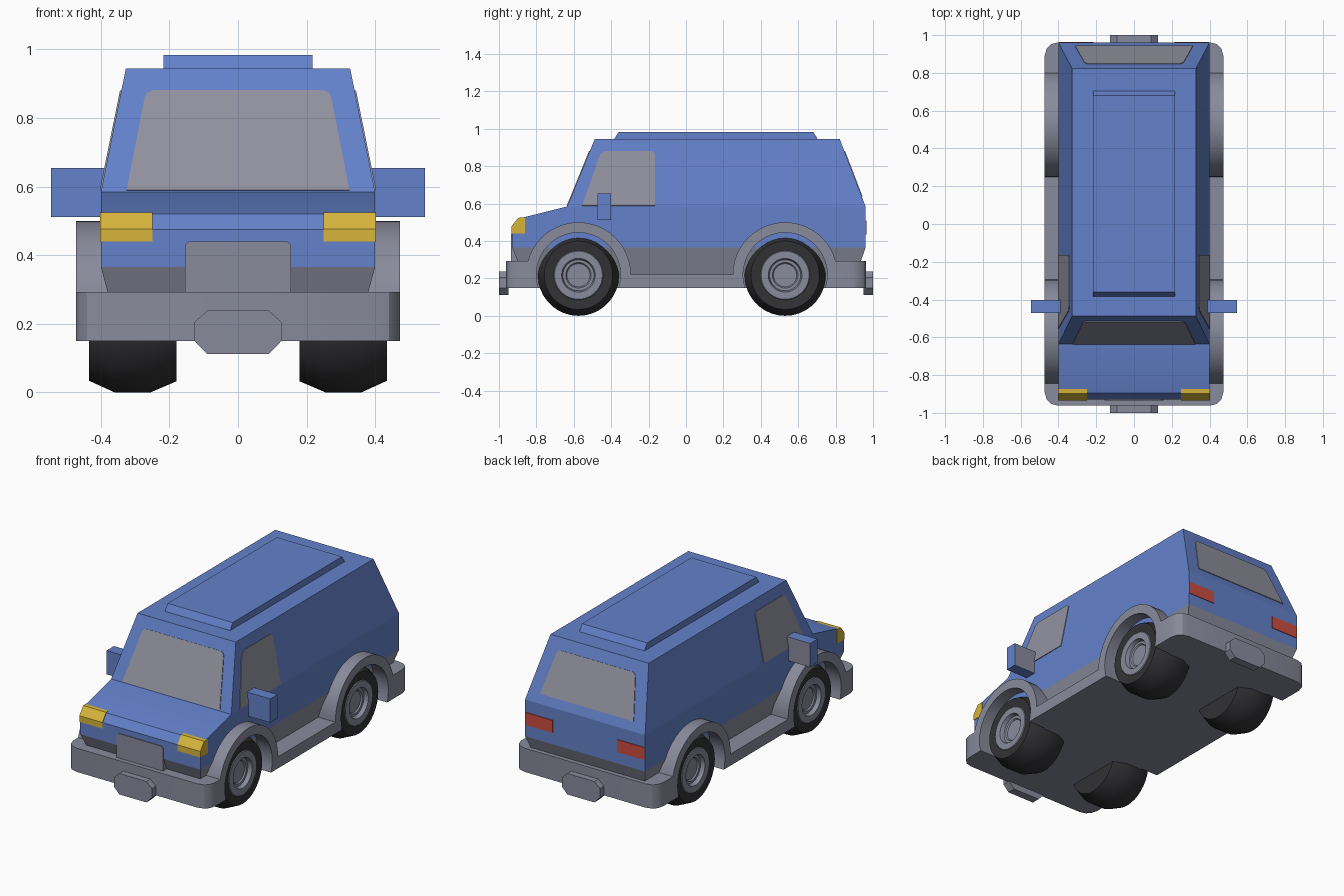
import bpy, bmesh, math
from mathutils import Vector

if "Cube" in bpy.data.objects:
    bpy.data.objects.remove(bpy.data.objects["Cube"])


def material(name, rgb):
    m = bpy.data.materials.new(name)
    m.diffuse_color = (*rgb, 1)
    m.use_nodes = True
    m.node_tree.nodes["Principled BSDF"].inputs["Base Color"].default_value = m.diffuse_color
    return m


BLUE = material("blue_paint", (0.125, 0.22, 0.59))
TRIM = material("grey_trim", (0.25, 0.258, 0.33))
GLASS = material("window_grey", (0.283, 0.287, 0.35))
RUBBER = material("black_rubber", (0.032, 0.032, 0.036))
YELLOW = material("yellow_lamp", (0.68, 0.46, 0.045))
RED = material("red_lamp", (0.60, 0.075, 0.052))


def finish(name, bm, mats, smooth=False):
    bmesh.ops.recalc_face_normals(bm, faces=bm.faces)
    me = bpy.data.meshes.new(name)
    bm.to_mesh(me)
    bm.free()
    for m in mats:
        me.materials.append(m)
    ob = bpy.data.objects.new(name, me)
    bpy.context.collection.objects.link(ob)
    if smooth:
        bpy.ops.object.select_all(action='DESELECT')
        ob.select_set(True)
        bpy.context.view_layer.objects.active = ob
        bpy.ops.object.shade_smooth_by_angle(angle=math.radians(30))
    return ob


def loft(name, a, b, mat, smooth=False):
    """Solid between two matching outlines."""
    bm = bmesh.new()
    va = [bm.verts.new(p) for p in a]
    vb = [bm.verts.new(p) for p in b]
    bm.faces.new(va)
    bm.faces.new(vb)
    n = len(a)
    for i in range(n):
        j = (i + 1) % n
        bm.faces.new((va[i], va[j], vb[j], vb[i]))
    return finish(name, bm, [mat], smooth)


def side_prism(name, yz, x0, x1, mat, smooth=False):
    return loft(name, [(x0, y, z) for y, z in yz], [(x1, y, z) for y, z in yz], mat, smooth)


def plan_prism(name, xy, z0, z1, mat, smooth=False):
    return loft(name, [(x, y, z0) for x, y in xy], [(x, y, z1) for x, y in xy], mat, smooth)


def front_prism(name, xz, y0, y1, mat):
    return loft(name, [(x, y0, z) for x, z in xz], [(x, y1, z) for x, z in xz], mat)


def rect(x, y0, y1, z):
    return [(-x, y0, z), (x, y0, z), (x, y1, z), (-x, y1, z)]


def plate(name, pts, normal, mat):
    """Thin pane lying on a body surface."""
    n = Vector(normal).normalized() * 0.004
    return loft(name, [Vector(p) - n for p in pts], [Vector(p) + n for p in pts], mat)


def sym(half):
    return half + [(-x, z) for x, z in reversed(half)]


# Body shell: lower body with hood, tapered cabin, tucked-in underbody
side_prism("lower_body", [(-0.93, 0.365), (-0.93, 0.475), (-0.895, 0.52), (-0.635, 0.585),
                          (0.96, 0.585), (0.96, 0.365)], -0.4, 0.4, BLUE, True)
loft("cabin", rect(0.4, -0.635, 0.96, 0.585), rect(0.327, -0.488, 0.822, 0.945), BLUE)
loft("underbody", rect(0.36, -0.87, 0.91, 0.22), rect(0.4, -0.93, 0.96, 0.365), TRIM)
side_prism("roof_panel", [(-0.385, 0.944), (-0.36, 0.984), (0.68, 0.984), (0.705, 0.944)],
           -0.217, 0.217, BLUE)

# Windows
def on_front(x, z):
    return (x, -0.635 + (z - 0.585) * 0.147 / 0.36, z)


def on_rear(x, z):
    return (x, 0.96 - (z - 0.585) * 0.138 / 0.36, z)


shield = [(0.325, 0.588), (0.272, 0.86), (0.265, 0.873), (0.25, 0.88)]
plate("windshield", [on_front(*p) for p in sym(shield)], (0, -0.36, 0.147), GLASS)
back = [(0.312, 0.636), (0.262, 0.865), (0.245, 0.88)]
plate("rear_window", [on_rear(*p) for p in sym(back)], (0, 0.36, 0.138), GLASS)
door = [(-0.555, 0.588), (-0.46, 0.86), (-0.435, 0.88), (-0.18, 0.88), (-0.165, 0.865), (-0.165, 0.588)]

# Floor and front grille
plan_prism("floor", [(-0.36, -0.80), (0.36, -0.80), (0.36, 0.755), (-0.36, 0.755)], 0.15, 0.25, TRIM)
front_prism("grille", sym([(0.155, 0.285), (0.155, 0.428), (0.143, 0.44)]), -0.935, -0.86, TRIM)

# Bumpers with rounded corners and centre plates
badge = sym([(0.09, 0.112), (0.127, 0.15), (0.127, 0.205), (0.09, 0.238)])
for label, s, inner in (("front", -1, 0.80), ("rear", 1, 0.755)):
    half = [(0.473, inner * s), (0.473, 0.89 * s), (0.462, 0.93 * s), (0.44, 0.952 * s), (0.40, 0.962 * s)]
    plan_prism(label + "_bumper", sym(half), 0.15, 0.293, TRIM, True)
    front_prism(label + "_bumper_plate", badge, 0.95 * s, 1.0 * s, TRIM)


def arch_outline(c):
    lo = math.asin(0.07 / 0.225)
    n = 24
    outer = [(c + 0.28 * math.cos(math.pi * i / n), 0.22 + 0.28 * math.sin(math.pi * i / n))
             for i in range(n + 1)]
    inner = []
    for i in range(n + 1):
        a = math.pi + lo - (math.pi + 2 * lo) * i / n
        inner.append((c + 0.225 * math.cos(a), 0.22 + 0.225 * math.sin(a)))
    return [(c + 0.28, 0.15)] + outer + [(c - 0.28, 0.15)] + inner


def wheel(name, s, cy):
    # Lathed section: (x, radius)
    sec = [(0.18, 0), (0.18, 0.185), (0.255, 0.217), (0.36, 0.217), (0.435, 0.183), (0.43, 0.132),
           (0.434, 0.128), (0.434, 0.09), (0.41, 0.083), (0.41, 0.068), (0.402, 0.062), (0.402, 0)]
    bm = bmesh.new()
    vs = [bm.verts.new((s * x, cy, 0.217 + r)) for x, r in sec]
    edges = [bm.edges.new(p) for p in zip(vs, vs[1:])]
    bmesh.ops.spin(bm, geom=vs + edges, cent=(0, cy, 0.217), axis=(1, 0, 0),
                   angle=math.tau, steps=36, use_merge=False)
    bmesh.ops.remove_doubles(bm, verts=bm.verts, dist=0.0005)
    for f in bm.faces:
        m = f.calc_center_median()
        f.material_index = int(abs(m.x) > 0.39 and math.hypot(m.y - cy, m.z - 0.217) < 0.131)
    finish(name, bm, [RUBBER, TRIM], True)


for side, s in (("right", 1), ("left", -1)):
    # Door window
    plate(side + "_door_window", [(s * (0.4 - (z - 0.585) * 0.073 / 0.36), y, z) for y, z in door],
          (s * 0.36, 0, 0.073), GLASS)
    # Sill, arches and wheels
    side_prism(side + "_sill", [(-0.32, 0.15), (-0.32, 0.22), (0.27, 0.22), (0.27, 0.15)],
               s * 0.36, s * 0.473, TRIM)
    for label, cy in (("front", -0.575), ("rear", 0.53)):
        side_prism(f"{label}_{side}_arch", arch_outline(cy), s * 0.36, s * 0.473, TRIM, True)
        wheel(f"{label}_{side}_wheel", s, cy)
    # Headlamp wrapping the nose corner
    side_prism(side + "_headlamp", [(-0.934, 0.44), (-0.934, 0.477), (-0.897, 0.524), (-0.86, 0.526),
                                    (-0.86, 0.44)], s * 0.25, s * 0.403, YELLOW, True)
    # Tail lamp
    front_prism(side + "_tail_lamp", [(s * 0.215, 0.435), (s * 0.397, 0.435), (s * 0.397, 0.51),
                                      (s * 0.215, 0.51)], 0.957, 0.964, RED)
    # Door mirror with grey rear face
    ob = side_prism(side + "_mirror", [(-0.472, 0.512), (-0.472, 0.655), (-0.402, 0.655), (-0.402, 0.512)],
                    s * 0.382, s * 0.545, BLUE)
    ob.data.materials.append(TRIM)
    for f in ob.data.polygons:
        f.material_index = int(f.normal.y > 0.9)
